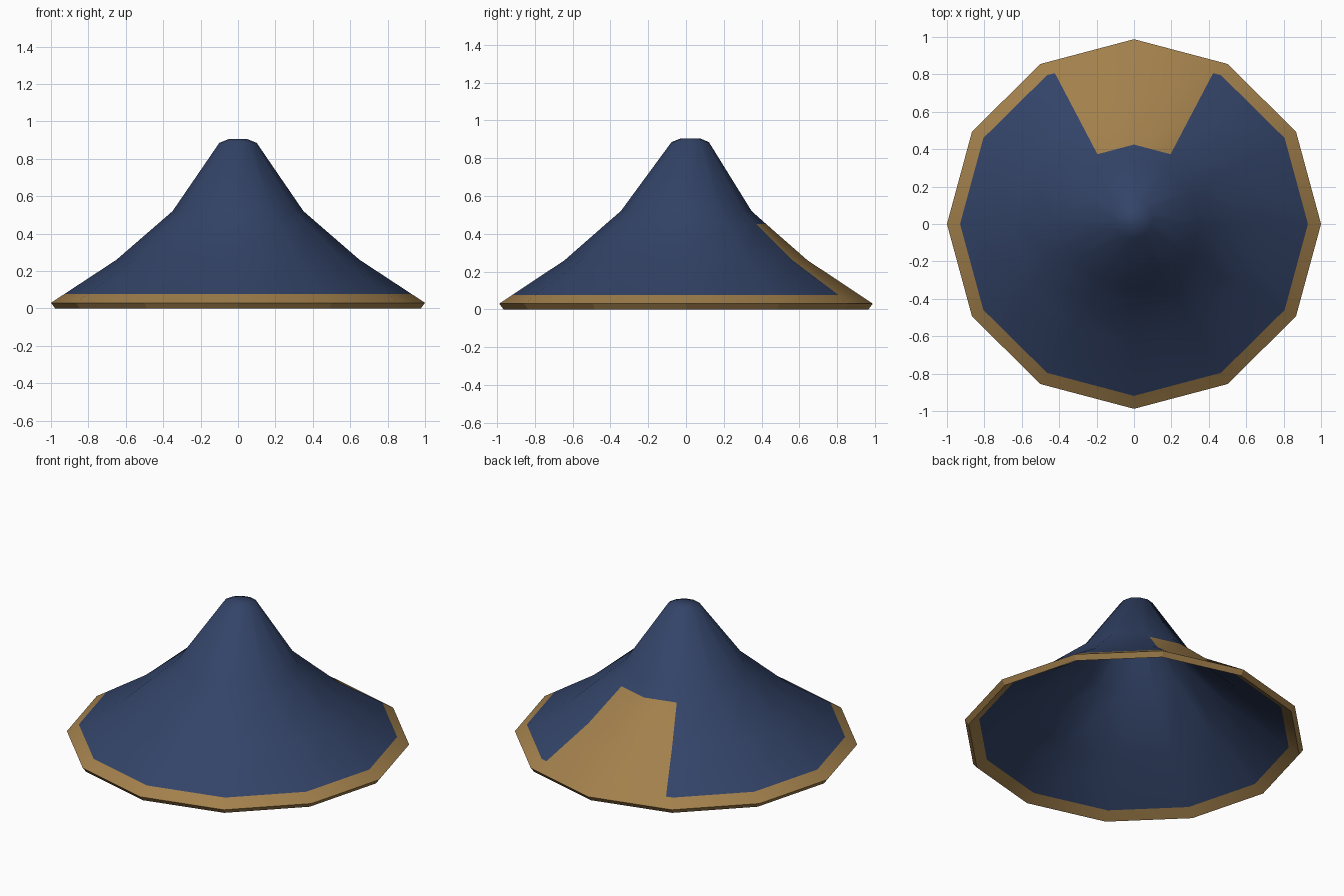
import bpy
from math import sin, cos, pi, atan2
from mathutils import Vector

cube = bpy.data.objects.get("Cube")
if cube:
    bpy.data.objects.remove(cube)

SIDES = 12
PATCH_EDGE = 0.91  # how far across its side the patch reaches


def material(name, colour):
    mat = bpy.data.materials.new(name)
    mat.use_nodes = True
    mat.diffuse_color = (*colour, 1)
    mat.node_tree.nodes["Principled BSDF"].inputs["Base Color"].default_value = (*colour, 1)
    return mat


blue = material("blue cloth", (0.033, 0.057, 0.138))
tan = material("tan trim", (0.36, 0.215, 0.072))


def corner(i):
    a = 2 * pi * i / SIDES
    return Vector((sin(a), cos(a) * 0.988, 0))


# Outline seen from above, starting at the back, with columns for the patch edges
outline = [corner(i) for i in range(SIDES)]
outline.insert(1, corner(0).lerp(corner(1), PATCH_EDGE))
outline.append(corner(0).lerp(corner(-1), PATCH_EDGE))
COLS = len(outline)


def tilts(profile):
    """Averaged surface tilt at each profile point."""
    seg = [atan2(a[0] - b[0], b[1] - a[1]) for a, b in zip(profile, profile[1:])]
    mid = [(a + b) / 2 for a, b in zip(seg, seg[1:])]
    return [seg[0]] + mid + [seg[-1]]


def split(rings, radius):
    """Add a ring on the slope at the given radius."""
    for i, (a, b) in enumerate(zip(rings, rings[1:])):
        if a[0] > radius > b[0]:
            t = (a[0] - radius) / (a[0] - b[0])
            rings.insert(i + 1, tuple(p + (q - p) * t for p, q in zip(a, b)))
            return


def lathe(name, profile, cuts=(), inside=False, rule=None, smooth=True):
    rings = [(r, z, t) for (r, z), t in zip(profile, tilts(profile))]
    for radius in cuts:
        split(rings, radius)
    verts, normals, faces, paint = [], [], [], []
    for r, z, tilt in rings:
        lean = 0.022 * max(0, z - 0.5) / 0.38   # the tip leans slightly back
        for p in outline:
            verts.append((p.x * r, p.y * r + lean, z))
            n = p.normalized() * cos(tilt) + Vector((0, 0, sin(tilt)))
            normals.append(-n if inside else n)
    for k in range(len(rings) - 1):
        for j in range(COLS):
            n = (j + 1) % COLS
            low, high = k * COLS, (k + 1) * COLS
            quad = (low + n, low + j, high + j, high + n)
            faces.append(quad[::-1] if inside else quad)
            radius = (rings[k][0] + rings[k + 1][0]) / 2
            paint.append(rule(radius, j) if rule else 1)
    # Close the tip
    if rings[-1][0] < 0.2:
        r, z, tilt = rings[-1]
        last = (len(rings) - 1) * COLS
        cap = list(range(last, last + COLS))
        faces.append(cap if inside else cap[::-1])
        paint.append(0)
    mesh = bpy.data.meshes.new(name)
    mesh.from_pydata(verts, [], faces)
    mesh.materials.append(blue)
    mesh.materials.append(tan)
    for poly, index in zip(mesh.polygons, paint):
        poly.material_index = index
        poly.use_smooth = smooth
    if smooth:
        mesh.normals_split_custom_set_from_vertices(normals)
    obj = bpy.data.objects.new(name, mesh)
    bpy.context.collection.objects.link(obj)
    return obj


def crown_paint(radius, column):
    on_patch = column in (0, COLS - 1) and radius > 0.43
    return 1 if radius > 0.93 or on_patch else 0


def lining_paint(radius, column):
    return 1 if radius > 0.915 else 0


# Outer cone with trimmed brim and back patch
lathe("hat_crown", [(1, 0.03), (0.65, 0.26), (0.35, 0.52), (0.1, 0.885), (0.05, 0.905)],
      cuts=(0.93, 0.43), rule=crown_paint)

# Brim edge
lathe("brim_edge", [(0.977, 0), (1, 0.03)], smooth=False)

# Hollow inside
lathe("hat_lining", [(0.977, 0), (0.63, 0.228), (0.323, 0.495), (0.075, 0.86)],
      cuts=(0.915,), inside=True, rule=lining_paint)
